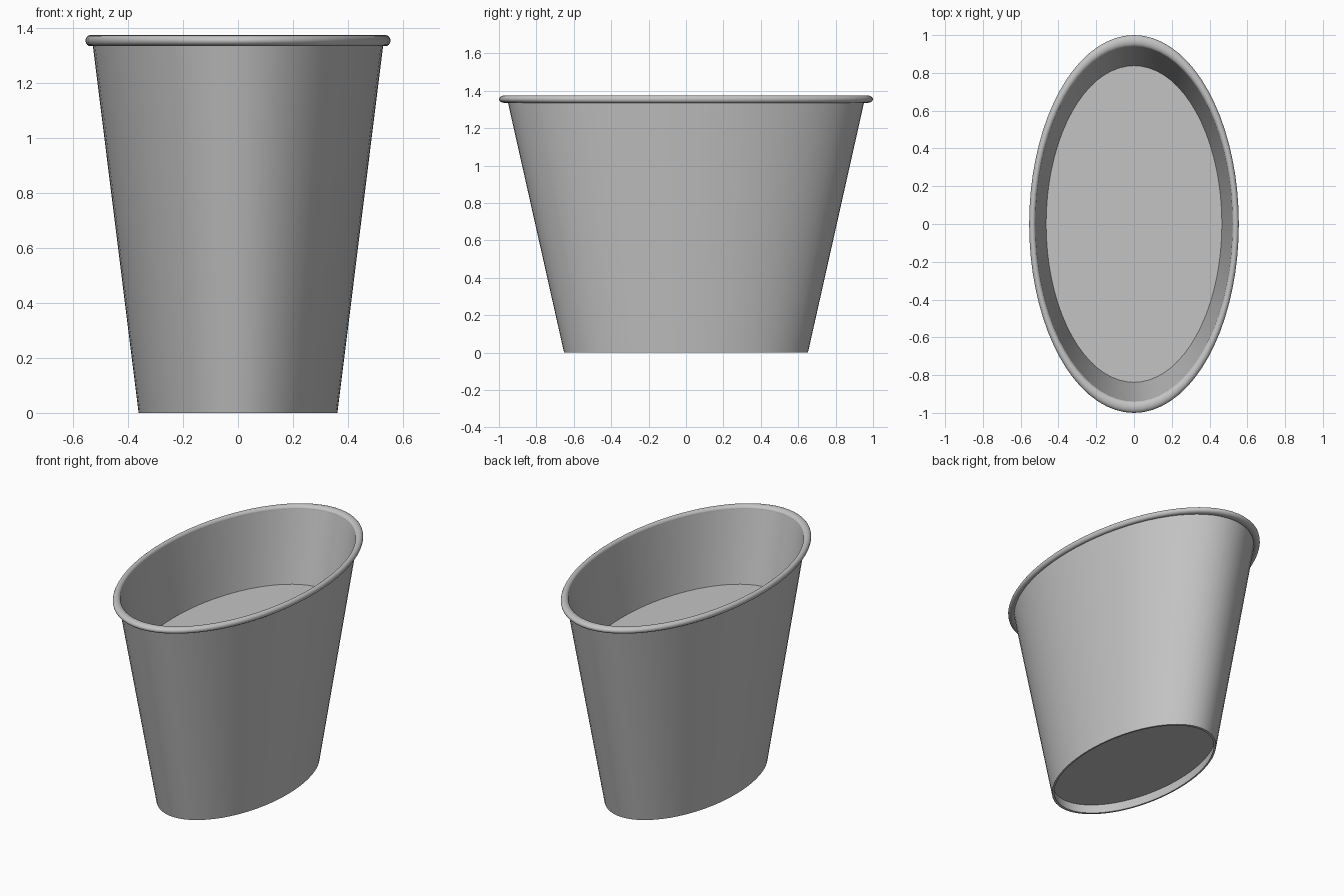
import bpy
import bmesh
from math import cos, sin, pi, radians

SIDES = 72
SQUASH = 0.555   # width of the oval relative to its length
HEIGHT = 1.355   # height of the rim's centre line
WALL = 0.018

cube = bpy.data.objects.get("Cube")
if cube:
    bpy.data.objects.remove(cube, do_unlink=True)

grey = bpy.data.materials.new("plain_grey")
grey.use_nodes = True
grey.diffuse_color = (0.55, 0.55, 0.55, 1)
grey.node_tree.nodes["Principled BSDF"].inputs["Base Color"].default_value = grey.diffuse_color


def wall_radius(z):
    """Outer radius of the tapered wall at a height."""
    return 0.652 + (0.956 - 0.652) * z / HEIGHT


def finish(name, bm):
    bmesh.ops.recalc_face_normals(bm, faces=bm.faces)
    mesh = bpy.data.meshes.new(name)
    bm.to_mesh(mesh)
    bm.free()
    mesh.materials.append(grey)
    obj = bpy.data.objects.new(name, mesh)
    bpy.context.collection.objects.link(obj)
    bpy.ops.object.select_all(action="DESELECT")
    obj.select_set(True)
    bpy.context.view_layer.objects.active = obj
    bpy.ops.object.shade_smooth_by_angle(angle=radians(40))
    return obj


def oval_ring(bm, r, z):
    return [bm.verts.new((r * SQUASH * cos(2 * pi * i / SIDES),
                          r * sin(2 * pi * i / SIDES), z)) for i in range(SIDES)]


def oval_lathe(name, profile):
    """Sweep a closed (radius, height) profile around the oval."""
    bm = bmesh.new()
    rings = [oval_ring(bm, r, z) for r, z in profile]
    for k, a in enumerate(rings):
        b = rings[(k + 1) % len(rings)]
        for i in range(SIDES):
            j = (i + 1) % SIDES
            bm.faces.new((a[i], a[j], b[j], b[i]))
    return finish(name, bm)


def oval_plate(name, z, thickness):
    """Flat oval plate that fits inside the wall, top face at z."""
    bm = bmesh.new()
    top = oval_ring(bm, wall_radius(z) - WALL, z)
    low = oval_ring(bm, wall_radius(z - thickness) - WALL, z - thickness)
    bm.faces.new(top)
    bm.faces.new(low[::-1])
    for i in range(SIDES):
        j = (i + 1) % SIDES
        bm.faces.new((low[i], low[j], top[j], top[i]))
    return finish(name, bm)


# Tapered thin wall, open at both ends
oval_lathe("bucket_wall", [
    (wall_radius(0), 0), (wall_radius(HEIGHT), HEIGHT),
    (wall_radius(HEIGHT) - WALL, HEIGHT), (wall_radius(0) - WALL, 0)])

# Rolled rim
oval_lathe("rolled_rim", [
    (0.969 + 0.031 * cos(2 * pi * k / 16), HEIGHT + 0.02 * sin(2 * pi * k / 16))
    for k in range(16)])

# Recessed base and the raised inner floor
oval_plate("recessed_base", 0.075, 0.012)
oval_plate("inner_floor", 0.91, 0.012)
